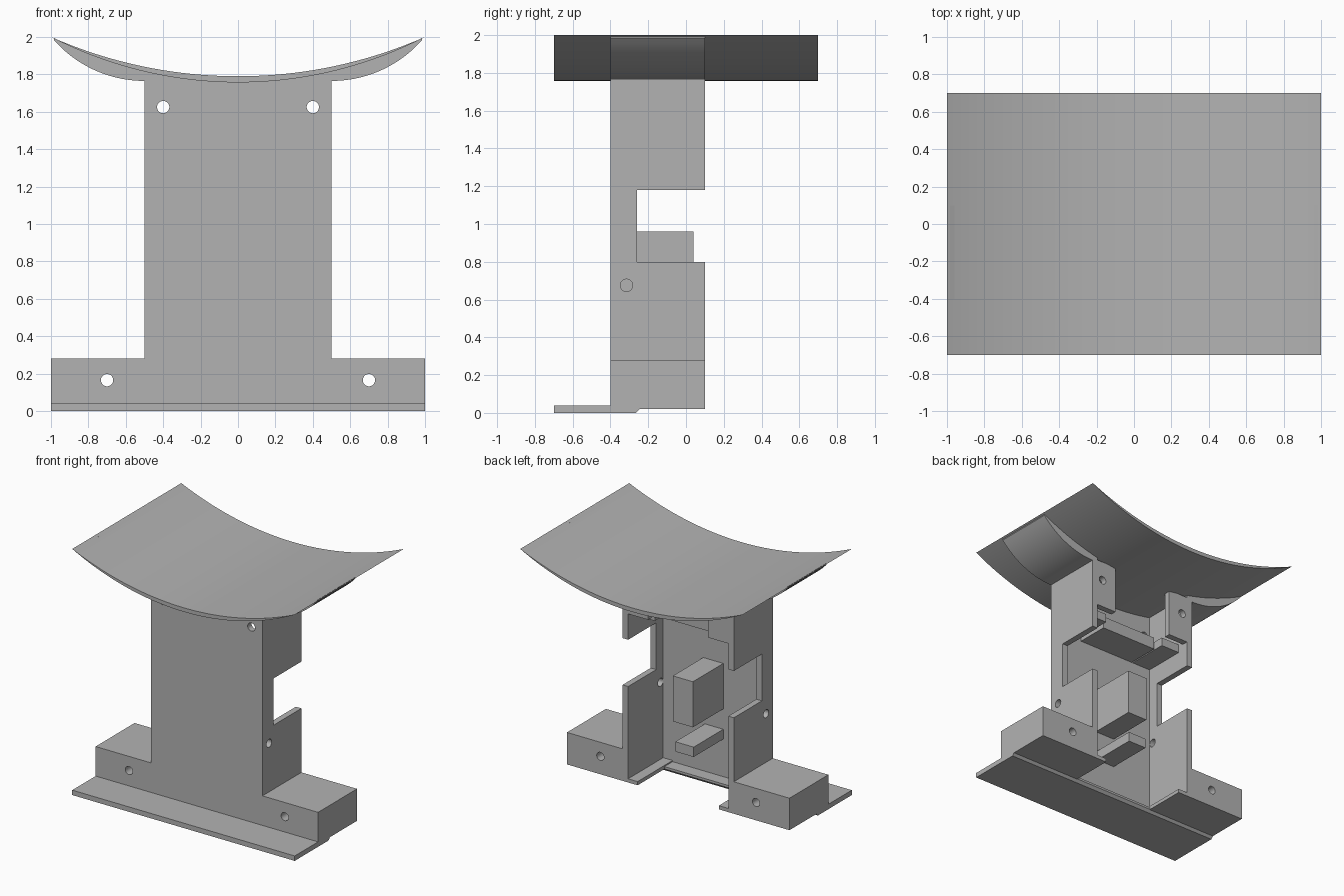
import bpy, bmesh, math
from mathutils import Matrix

if "Cube" in bpy.data.objects:
    bpy.data.objects.remove(bpy.data.objects["Cube"], do_unlink=True)

grey = bpy.data.materials.new("plain_grey")
grey.use_nodes = True
grey.diffuse_color = (0.45, 0.45, 0.45, 1)
grey.node_tree.nodes["Principled BSDF"].inputs["Base Color"].default_value = grey.diffuse_color


def finish(name, bm):
    bmesh.ops.recalc_face_normals(bm, faces=bm.faces)
    mesh = bpy.data.meshes.new(name)
    bm.to_mesh(mesh)
    bm.free()
    mesh.materials.append(grey)
    ob = bpy.data.objects.new(name, mesh)
    bpy.context.collection.objects.link(ob)
    return ob


def prism(name, points, axis, start, end):
    """Extrude an outline: (x, z) along y, or (y, z) along x."""
    bm = bmesh.new()
    place = (lambda p: (p[0], start, p[1])) if axis == "y" else (lambda p: (start, p[0], p[1]))
    face = bm.faces.new([bm.verts.new(place(p)) for p in points])
    moved = bmesh.ops.extrude_face_region(bm, geom=[face])["geom"]
    step = (0, end - start, 0) if axis == "y" else (end - start, 0, 0)
    bmesh.ops.translate(bm, vec=step, verts=[v for v in moved if isinstance(v, bmesh.types.BMVert)])
    return finish(name, bm)


def box(name, x, y, z):
    return prism(name, [(x[0], z[0]), (x[1], z[0]), (x[1], z[1]), (x[0], z[1])], "y", *y)


def drill(ob, centre, axis):
    """Cut a round hole through a part."""
    bm = bmesh.new()
    turn = Matrix.Rotation(math.pi / 2, 4, "X" if axis == "y" else "Y")
    bmesh.ops.create_cone(bm, cap_ends=True, segments=32, radius1=0.033, radius2=0.033,
                          depth=1.2 if axis == "y" else 0.3,
                          matrix=Matrix.Translation(centre) @ turn)
    cutter = finish("hole_cutter", bm)
    cutter.hide_render = True
    mod = ob.modifiers.new("hole", "BOOLEAN")
    mod.operation, mod.solver, mod.object = "DIFFERENCE", "EXACT", cutter
    bpy.context.view_layer.objects.active = ob
    bpy.ops.object.modifier_apply(modifier=mod.name)
    bpy.data.objects.remove(cutter, do_unlink=True)


def smooth(ob):
    bpy.ops.object.select_all(action="DESELECT")
    ob.select_set(True)
    bpy.context.view_layer.objects.active = ob
    bpy.ops.object.shade_smooth_by_angle(angle=math.radians(30))


def arc(x, low):
    """Height of a circular arc that reaches z = 2 at x = 1."""
    sag = 2 - low
    r = (1 + sag * sag) / (2 * sag)
    return low + r - math.sqrt(r * r - x * x)


def span(a, b, n):
    return [a + (b - a) * i / n for i in range(n + 1)]


TOP, UNDER = 1.79, 1.757
FRONT, BACK, INNER = -0.4, 0.1, -0.35

# Curved seat, thinning out to its side edges
seat = prism("seat", [(x, arc(x, TOP)) for x in span(-1, 1, 48)]
             + [(x, arc(x, UNDER)) for x in span(1, -1, 48)[1:-1]], "y", -0.7, 0.7)
smooth(seat)

# Front panel, its top following the seat
panel = prism("front_panel", [(-0.5, 0.02), (0.5, 0.02)]
              + [(x, arc(x, UNDER) + 0.005) for x in span(0.5, -0.5, 20)], "y", FRONT, INNER)

# Base strip with a bevelled rear edge
prism("base_strip", [(-0.7, 0), (-0.265, 0), (-0.245, 0.022), (-0.245, 0.04), (-0.7, 0.04)],
      "x", -1, 1)

for s, side in ((1, "left"), (-1, "right")):
    def pair(a, b):
        return sorted((s * a, s * b))

    # Side wall with a rear notch
    wall = prism(side + "_wall", [(FRONT, 0.02), (BACK, 0.02), (BACK, 0.8), (-0.26, 0.8),
                                  (-0.26, 1.18), (BACK, 1.18), (BACK, 1.815), (FRONT, 1.815)],
                 "x", s * 0.45, s * 0.5)
    drill(wall, (s * 0.475, -0.315, 0.675), "x")

    # Foot block
    foot = box(side + "_foot", pair(0.5, 1), (FRONT, BACK), (0.02, 0.28))
    drill(foot, (s * 0.7, -0.15, 0.165), "y")

    # Curved bracket under the seat
    rise = [(x, 1.765 + 0.646 - math.sqrt(0.646 ** 2 - (x - 0.5) ** 2)) for x in span(0.5, 0.985, 20)]
    roof = [(x, arc(x, UNDER) + 0.003) for x in span(0.985, 0.5, 16)]
    bracket = prism(side + "_bracket", [(s * x, z) for x, z in rise + roof], "y", FRONT, BACK)
    smooth(bracket)

    # Rear tab, with the matching panel hole
    tab = box(side + "_rear_tab", pair(0.27, 0.5), (0.05, BACK), (1.39, 1.785))
    drill(tab, (s * 0.4, 0, 1.625), "y")
    drill(panel, (s * 0.4, -0.4, 1.625), "y")

    # Inner ledge and floor tab
    box(side + "_ledge", pair(0.28, 0.45), (INNER, 0), (1.34, 1.41))
    box(side + "_floor_tab", pair(0.365, 0.45), (INNER, BACK), (0.02, 0.05))

# Blocks standing on the inside of the front panel
box("upper_block", (-0.27, 0.24), (INNER, -0.08), (1.34, 1.44))
box("middle_block", (-0.09, 0.09), (INNER, 0.04), (0.59, 0.96))
box("lower_block", (-0.09, 0.075), (INNER, 0.03), (0.345, 0.425))
